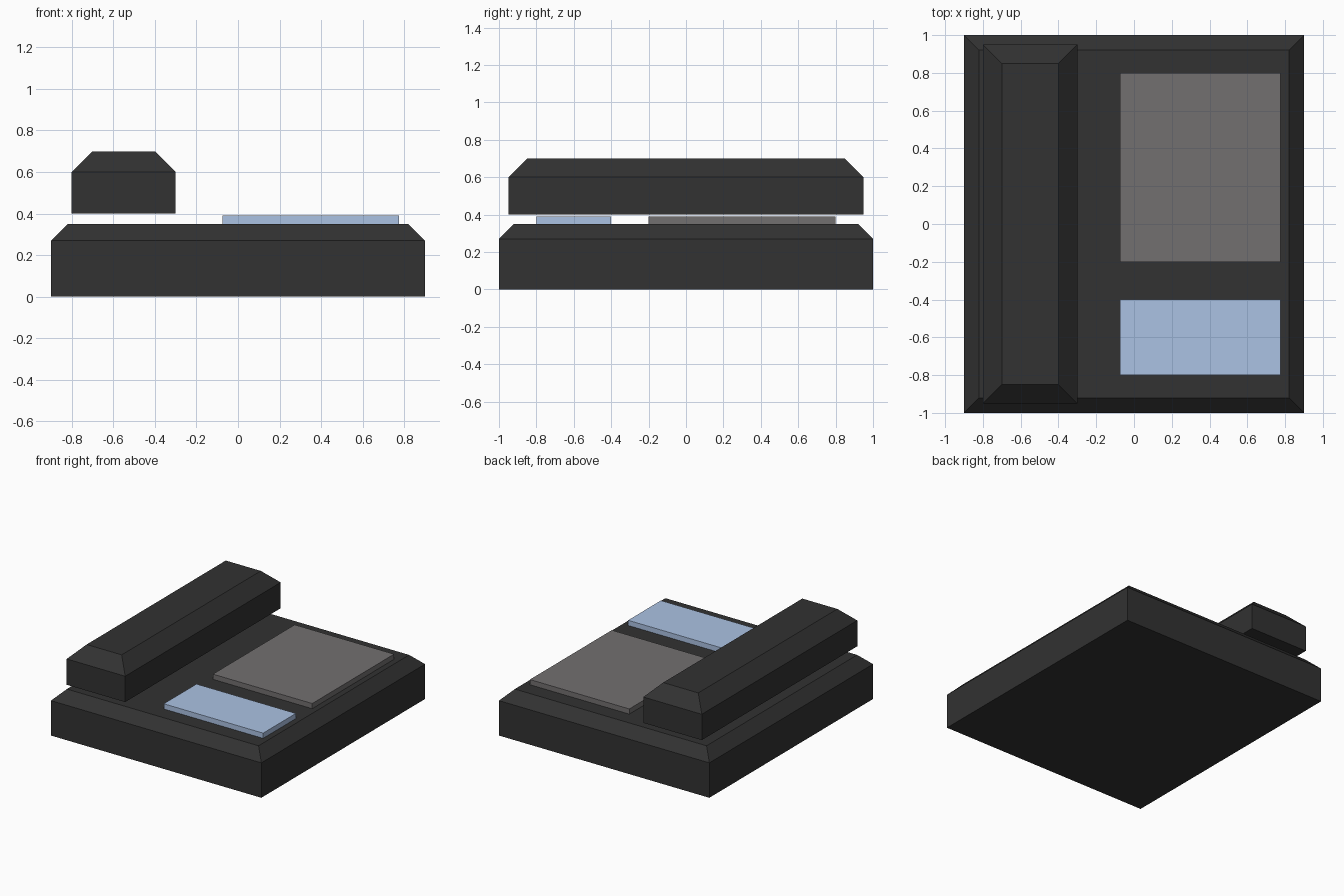
import bpy, bmesh

if "Cube" in bpy.data.objects:
    bpy.data.objects.remove(bpy.data.objects["Cube"])


def material(name, rgb):
    m = bpy.data.materials.new(name)
    m.diffuse_color = (*rgb, 1.0)
    m.use_nodes = True
    m.node_tree.nodes["Principled BSDF"].inputs["Base Color"].default_value = m.diffuse_color
    return m


charcoal = material("charcoal plastic", (0.032, 0.032, 0.032))
grey = material("grey keypad", (0.170, 0.160, 0.163))
blue = material("pale blue screen", (0.41, 0.54, 0.77))


def block(name, x, y, z, mat, bevel=0.0):
    """Box between (min, max) ranges; bevel is the 45 degree chamfer round the top."""
    bm = bmesh.new()
    bmesh.ops.create_cube(bm, size=1.0)
    ranges = (x, y, (z[0], z[1] - bevel))
    for v in bm.verts:
        v.co = [r[0] if c < 0 else r[1] for r, c in zip(ranges, v.co)]
    if bevel:
        # inset the top face, then raise it to form the chamfer
        bm.normal_update()
        top = max(bm.faces, key=lambda f: f.calc_center_median().z)
        bmesh.ops.inset_region(bm, faces=[top], thickness=bevel, use_even_offset=True)
        for v in top.verts:
            v.co.z += bevel
    bmesh.ops.recalc_face_normals(bm, faces=bm.faces)
    mesh = bpy.data.meshes.new(name)
    bm.to_mesh(mesh)
    bm.free()
    mesh.materials.append(mat)
    ob = bpy.data.objects.new(name, mesh)
    bpy.context.collection.objects.link(ob)
    return ob


# Chamfered body and the handset hovering above its left side
block("phone_base", (-0.9, 0.9), (-1.0, 1.0), (0.0, 0.35), charcoal, 0.08)
block("handset", (-0.8, -0.3), (-0.95, 0.95), (0.4, 0.7), charcoal, 0.1)

# Raised plates on the right side of the body
block("keypad", (-0.075, 0.775), (-0.2, 0.8), (0.35, 0.39), grey)
block("screen", (-0.075, 0.775), (-0.8, -0.4), (0.35, 0.39), blue)
